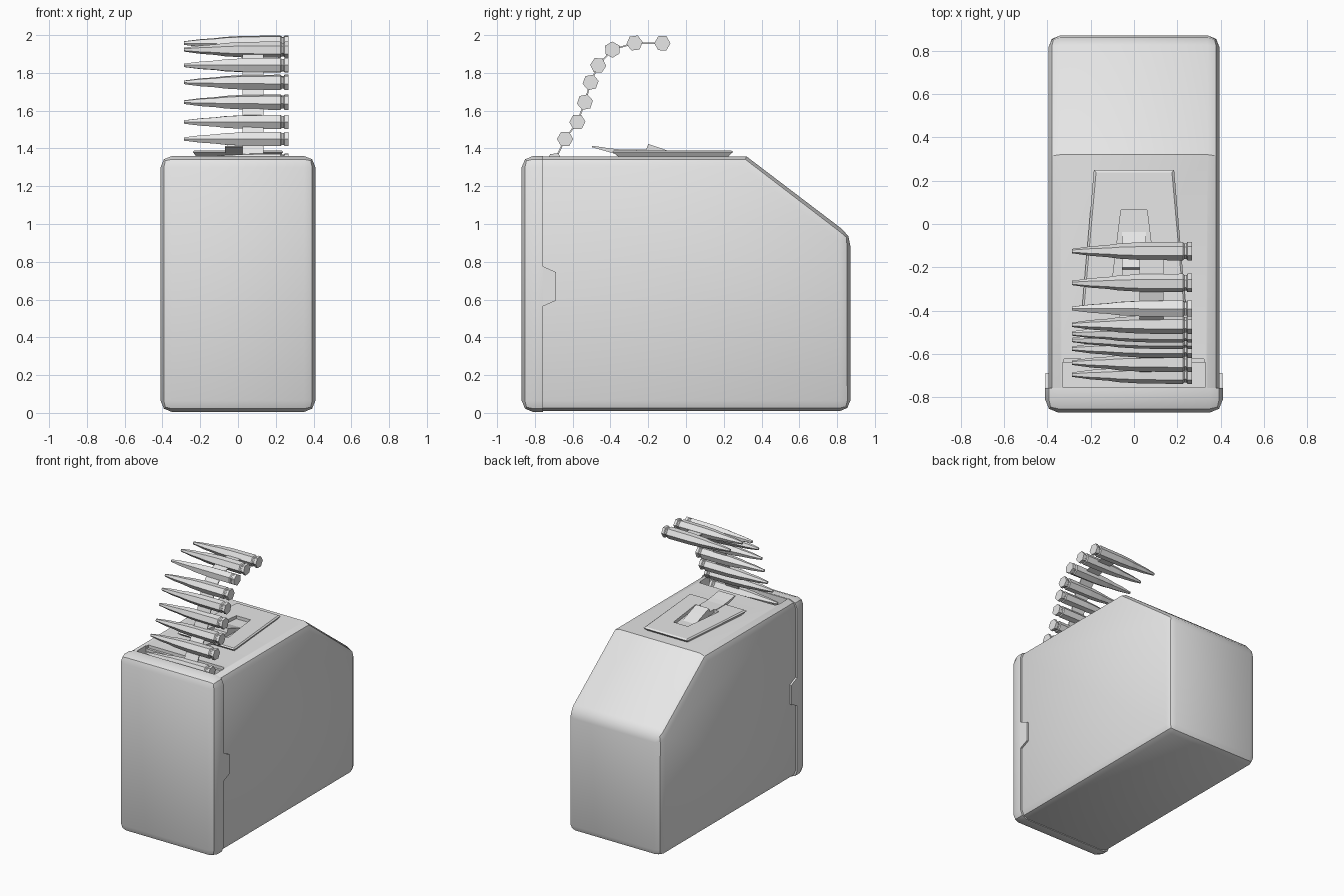
import bpy, bmesh, math
from mathutils import Vector

if "Cube" in bpy.data.objects:
    bpy.data.objects.remove(bpy.data.objects["Cube"])

grey = bpy.data.materials.new("light_grey")
grey.use_nodes = True
grey.diffuse_color = (0.8, 0.8, 0.8, 1)
grey.node_tree.nodes["Principled BSDF"].inputs["Base Color"].default_value = (0.8, 0.8, 0.8, 1)


def loft(name, loops, bevel=0, pick=None):
    """Bridge matching loops of points, cap both ends, bevel the picked edges."""
    bm = bmesh.new()
    rings = [[bm.verts.new(p) for p in loop] for loop in loops]
    n = len(rings[0])
    for a, b in zip(rings, rings[1:]):
        for i in range(n):
            j = (i + 1) % n
            bm.faces.new((a[i], a[j], b[j], b[i]))
    bm.faces.new(rings[0])
    bm.faces.new(rings[-1])
    bmesh.ops.recalc_face_normals(bm, faces=bm.faces)
    if bevel:
        edges = [e for e in bm.edges if pick(e)]
        bmesh.ops.bevel(bm, geom=edges, offset=bevel, segments=2, profile=0.5, affect='EDGES')
    mesh = bpy.data.meshes.new(name)
    bm.to_mesh(mesh)
    bm.free()
    mesh.materials.append(grey)
    obj = bpy.data.objects.new(name, mesh)
    bpy.context.collection.objects.link(obj)
    return obj


def side_prism(name, profile, x0, x1, **kw):
    """Extrude a (y, z) profile along x."""
    return loft(name, [[(x, y, z) for y, z in profile] for x in (x0, x1)], **kw)


def rect(a0, a1, b0, b1):
    return [(a0, b0), (a1, b0), (a1, b1), (a0, b1)]


def trapezoid(back_w, back_y, front_w, front_y, z):
    return [(-back_w, back_y, z), (back_w, back_y, z), (front_w, front_y, z), (-front_w, front_y, z)]


def cut(target, cutter):
    mod = target.modifiers.new("cut", 'BOOLEAN')
    mod.operation = 'DIFFERENCE'
    mod.solver = 'EXACT'
    mod.object = cutter
    bpy.context.view_layer.objects.active = target
    with bpy.context.temp_override(object=target, active_object=target):
        bpy.ops.object.modifier_apply(modifier=mod.name)
    bpy.data.objects.remove(cutter)


def smooth(obj):
    bpy.ops.object.select_all(action='DESELECT')
    obj.select_set(True)
    bpy.context.view_layer.objects.active = obj
    bpy.ops.object.shade_smooth_by_angle(angle=math.radians(30))


# Box body with a sloped upper back; the shallow crease stays sharp
body = side_prism("box_body", [(-0.83, 0.01), (0.87, 0.01), (0.87, 0.94), (0.32, 1.358), (-0.83, 1.358)],
                  -0.395, 0.395, bevel=0.055,
                  pick=lambda e: e.calc_face_angle() > math.radians(45))

# Feed slot with a shallow ledge behind it
cut(body, side_prism("slot_cutter", rect(-0.752, -0.64, 1.28, 1.5), -0.33, 0.33))
cut(body, side_prism("ledge_cutter", rect(-0.7, -0.622, 1.335, 1.5), -0.322, 0.322))
smooth(body)

# Front cover, rounded everywhere but its rear rim
rim = -0.757
cover = side_prism("front_cover", rect(-0.87, rim, 0.005, 1.36), -0.41, 0.41, bevel=0.06,
                   pick=lambda e: any(v.co.y < rim - 0.01 for v in e.verts))
smooth(cover)

# Side latches
for side, label in ((1, "left"), (-1, "right")):
    side_prism(label + "_latch", [(-0.78, 0.565), (-0.755, 0.565), (-0.688, 0.595),
                                  (-0.688, 0.745), (-0.755, 0.775), (-0.78, 0.775)],
               side * 0.38, side * 0.409)

# Flared top plate with a recess for the lever
plate = loft("top_plate", [trapezoid(0.165, 0.215, 0.215, -0.35, 1.35),
                           trapezoid(0.185, 0.25, 0.24, -0.39, 1.382),
                           trapezoid(0.175, 0.238, 0.23, -0.38, 1.39)])
cut(plate, loft("recess_cutter", [trapezoid(0.06, 0.065, 0.1, -0.26, z) for z in (1.366, 1.5)]))

# Lever with a thumb ridge and raised front lip
side_prism("lever", [(-0.26, 1.36), (-0.02, 1.36), (-0.13, 1.4), (-0.2, 1.424), (-0.21, 1.395), (-0.26, 1.395)],
           -0.055, 0.055)
side_prism("lever_lip", [(-0.26, 1.37), (-0.37, 1.37), (-0.5, 1.407), (-0.495, 1.414),
                         (-0.4, 1.4), (-0.35, 1.395), (-0.26, 1.395)], -0.07, 0.07)

# Cartridge belt rising out of the slot
belt = [Vector((0, y, z)) for y, z in (
    (-0.695, 1.335), (-0.64, 1.45), (-0.575, 1.54), (-0.535, 1.645), (-0.505, 1.75),
    (-0.465, 1.84), (-0.39, 1.923), (-0.272, 1.958), (-0.125, 1.957))]
shape = [(0.267, 0.043), (0.247, 0.043), (0.242, 0.036), (0.232, 0.036), (0.225, 0.043),
         (0.03, 0.041), (-0.07, 0.035), (-0.12, 0.028), (-0.2, 0.022), (-0.287, 0.01)]

for i, c in enumerate(belt):
    d = belt[min(i + 1, len(belt) - 1)] - belt[max(i - 1, 0)]
    turn = math.atan2(d.z, d.y)
    loft("cartridge_%d" % (i + 1),
         [[(x, c.y + r * math.cos(turn + k * math.pi / 3), c.z + r * math.sin(turn + k * math.pi / 3))
           for k in range(6)] for x, r in shape])

# Links: a hexagonal sleeve around each cartridge and a thin strip to the next
for i, (a, b) in enumerate(zip(belt, belt[1:])):
    d = (b - a).normalized()
    n = Vector((0, -d.z, d.y)) * 0.004
    side_prism("link_%d" % (i + 1), [(p.y, p.z) for p in (a + n, b + n, b - n, a - n)], 0.025, 0.135)
